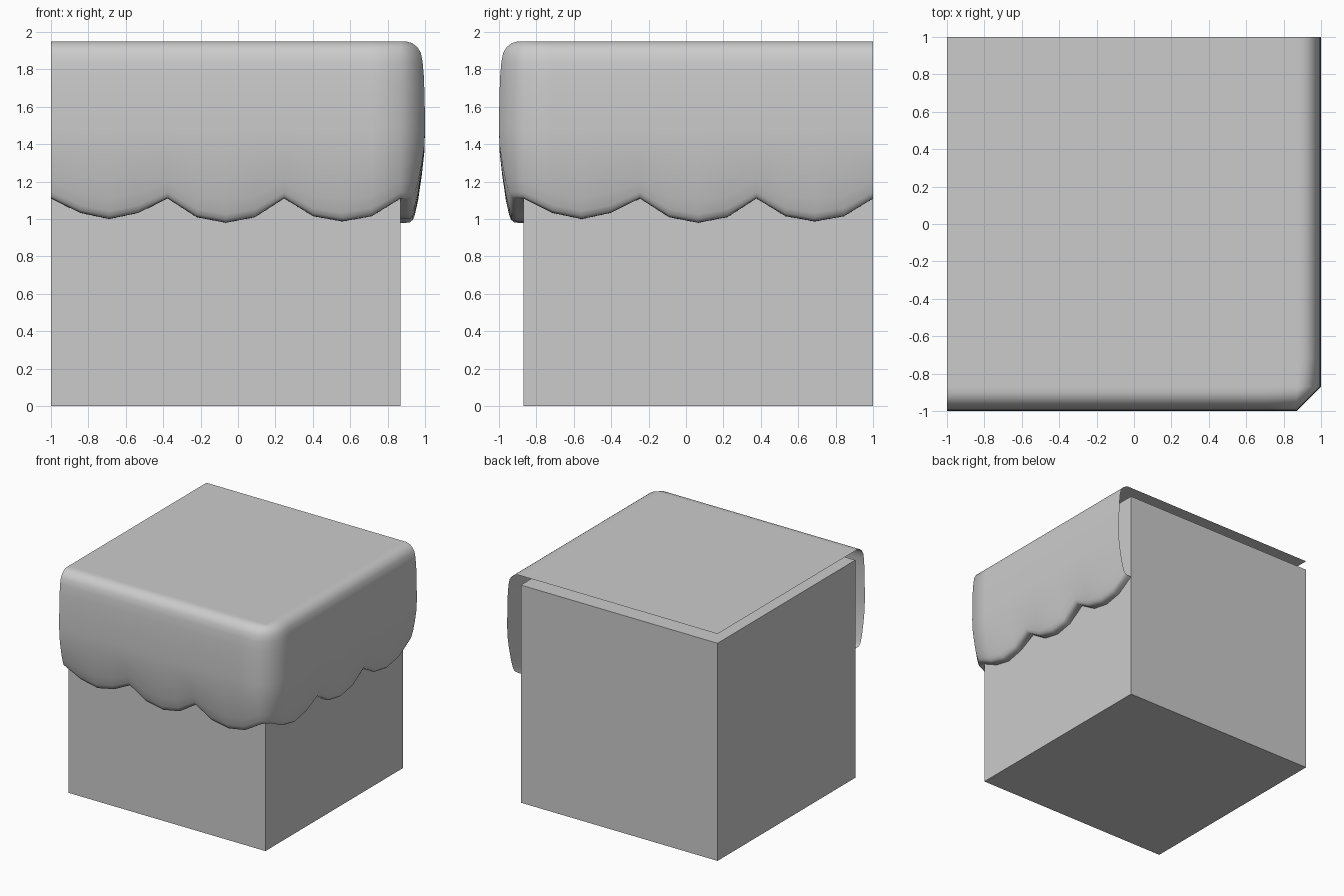
import bpy, bmesh

if "Cube" in bpy.data.objects:
    bpy.data.objects.remove(bpy.data.objects["Cube"])

S = 0.87      # overhung box sides: x = S and y = -S
MID = 1.48    # height where the drape is widest

# Block body
bpy.ops.mesh.primitive_cube_add(size=1, location=((S - 1) / 2, (1 - S) / 2, 0.935))
body = bpy.context.object
body.name = "block_body"
body.scale = (1 + S, 1 + S, 1.87)
bpy.ops.object.transform_apply(location=True, scale=True)

# Drape cross-section: outward offset and height, then offset and fraction down to the hem
upper = [(0, 1.95), (0.03, 1.95), (0.062, 1.94), (0.088, 1.92), (0.107, 1.89),
         (0.117, 1.84), (0.124, 1.76), (0.128, 1.64), (0.13, MID)]
lower = [(0.126, 0.25), (0.112, 0.5), (0.093, 0.76), (0.076, 0.91),
         (0.066, 0.965), (0.05, 0.995), (0.03, 1.0), (0.0, 1.0)]

# Scalloped hem heights: three lobes of four segments
hem = []
for side, low in ((1.033, 1.0), (1.01, 0.98), (1.015, 0.987)):
    hem += [1.11, side, low, side]
hem.append(1.11)
along = [-1 + (1 + S) * i / 12 for i in range(13)]

# Columns: base point, outward direction, hem height
columns = [((x, -S), (0, -1), h) for x, h in zip(along, hem)]
columns += [((S, x + 1 - S), (1, 0), h) for x, h in zip(along, hem)]

bm = bmesh.new()
grid = []
for (x, y), (dx, dy), h in columns:
    prof = upper + [(d, MID - (MID - h) * f) for d, f in lower]
    grid.append([bm.verts.new((x + dx * d, y + dy * d, z)) for d, z in prof])
for a, b in zip(grid, grid[1:]):
    for i in range(len(a) - 1):
        bm.faces.new((a[i], a[i + 1], b[i + 1], b[i]))

# Flat top sheet
bm.faces.new([c[0] for c in grid] + [bm.verts.new((-1, 1, 1.95))])
bmesh.ops.remove_doubles(bm, verts=bm.verts, dist=0.0001)
for f in bm.faces:
    f.smooth = True
bmesh.ops.recalc_face_normals(bm, faces=bm.faces)
if max(bm.faces, key=lambda f: f.calc_area()).normal.z < 0:
    bmesh.ops.reverse_faces(bm, faces=bm.faces)
mesh = bpy.data.meshes.new("scalloped_cover")
bm.to_mesh(mesh)
bm.free()
cover = bpy.data.objects.new("scalloped_cover", mesh)
bpy.context.collection.objects.link(cover)
